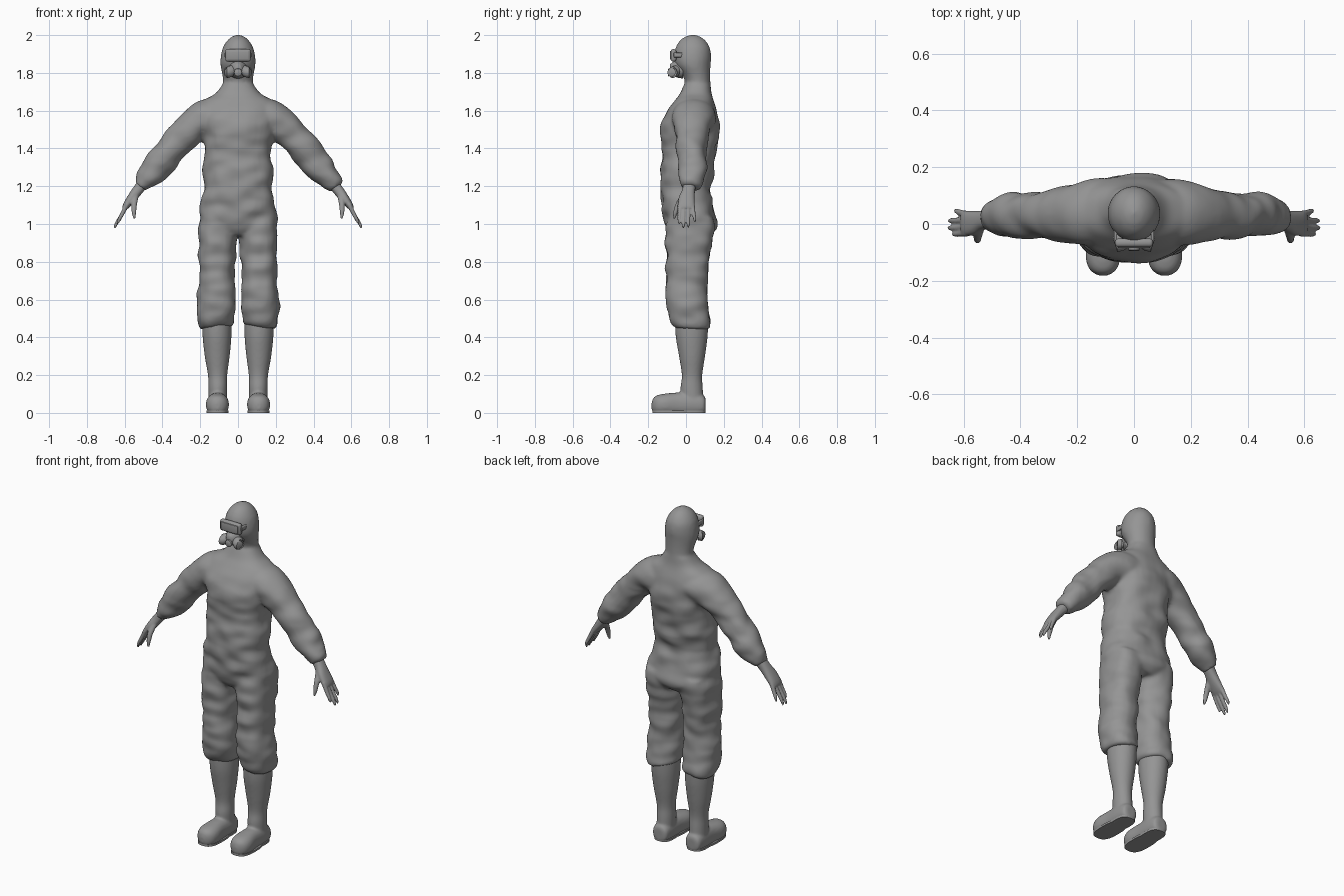
import bpy
import bmesh
import math
from mathutils import Vector, noise

MM = 0.001
X, Y, Z = Vector((1, 0, 0)), Vector((0, 1, 0)), Vector((0, 0, 1))

cube = bpy.data.objects.get("Cube")
if cube:
    bpy.data.objects.remove(cube, do_unlink=True)

grey = bpy.data.materials.new("plain grey")
grey.use_nodes = True
grey.diffuse_color = (0.3, 0.3, 0.3, 1)
grey.node_tree.nodes["Principled BSDF"].inputs["Base Color"].default_value = grey.diffuse_color


def catmull(a, b, c, d, t):
    return 0.5 * (2 * b + (c - a) * t + (2 * a - 5 * b + 4 * c - d) * t * t
                  + (3 * b - a - 3 * c + d) * t ** 3)


def loft(bm, rings, across=Y, side=1, power=2.0, steps=4, sides=32):
    """Closed tube through rings of (x, y, z, radius, radius along across), in mm."""
    keys = [[n * MM for n in r] for r in rings]
    rows = []
    for i in range(len(keys) - 1):
        quad = [keys[max(i - 1, 0)], keys[i], keys[i + 1], keys[min(i + 2, len(keys) - 1)]]
        rows += [[catmull(*v, k / steps) for v in zip(*quad)] for k in range(steps)]
    rows.append(keys[-1])
    loops = []
    for i, row in enumerate(rows):
        ahead = Vector(rows[min(i + 1, len(rows) - 1)][:3])
        along = (ahead - Vector(rows[max(i - 1, 0)][:3])).normalized()
        u = across.cross(along).normalized()
        loop = []
        for k in range(sides):
            a = math.tau * k / sides
            c, s = math.cos(a), math.sin(a)
            c = math.copysign(abs(c) ** (2 / power), c)
            s = math.copysign(abs(s) ** (2 / power), s)
            p = Vector(row[:3]) + u * row[3] * c + across * row[4] * s
            loop.append(bm.verts.new((p.x * side, p.y, p.z)))
        loops.append(loop)
    for a, b in zip(loops, loops[1:]):
        for k in range(sides):
            n = (k + 1) % sides
            bm.faces.new((a[k], a[n], b[n], b[k]))
    bm.faces.new(loops[0])
    bm.faces.new(loops[-1])


def finish(name, bm, voxel=0, relax=0, angle=180):
    """Make an object; with a voxel size, fuse its tubes into one skin."""
    bmesh.ops.recalc_face_normals(bm, faces=bm.faces)
    mesh = bpy.data.meshes.new(name)
    bm.to_mesh(mesh)
    bm.free()
    obj = bpy.data.objects.new(name, mesh)
    bpy.context.collection.objects.link(obj)
    if voxel:
        fuse = obj.modifiers.new("fuse", "REMESH")
        fuse.mode = "VOXEL"
        fuse.voxel_size = voxel
        soft = obj.modifiers.new("soften", "SMOOTH")
        soft.iterations = relax
        graph = bpy.context.evaluated_depsgraph_get()
        obj.data = bpy.data.meshes.new_from_object(obj.evaluated_get(graph))
        obj.modifiers.clear()
    obj.data.materials.clear()
    obj.data.materials.append(grey)
    bpy.ops.object.select_all(action="DESELECT")
    obj.select_set(True)
    bpy.context.view_layer.objects.active = obj
    bpy.ops.object.shade_smooth_by_angle(angle=math.radians(angle))
    return obj


def wrinkle(obj, amount):
    """Loose cloth folds, fading out on the tight hood."""
    moves = []
    for v in obj.data.vertices:
        p = Vector((v.co.x * 9, v.co.y * 9, v.co.z * 15))
        fade = min(1, max(0.1, (1.7 - v.co.z) * 4))
        moves.append(v.normal * noise.noise(p) * amount * fade)
    for v, m in zip(obj.data.vertices, moves):
        v.co += m


# Hooded overall: trunk, hood, sleeves and trouser legs fused together
bm = bmesh.new()
loft(bm, [(0, 25, 940, 165, 100), (0, 25, 1000, 206, 138), (0, 8, 1100, 200, 138),
          (0, -2, 1190, 178, 132), (0, 5, 1260, 188, 138), (0, 18, 1400, 178, 145),
          (0, 20, 1510, 195, 155), (0, 30, 1590, 205, 135), (0, 42, 1650, 185, 105),
          (0, 52, 1690, 120, 84), (0, 60, 1740, 82, 70)], power=2.4)
loft(bm, [(0, 55, 1660, 100, 75), (0, 62, 1740, 80, 67), (0, 54, 1790, 83, 74),
          (0, 38, 1840, 92, 92), (0, 36, 1880, 92, 97), (0, 36, 1930, 82, 92),
          (0, 36, 1970, 58, 69), (0, 36, 1992, 32, 40), (0, 36, 2002, 8, 10)])
for side in (1, -1):
    loft(bm, [(90, 45, 1570, 85, 115), (155, 42, 1565, 98, 118), (222, 35, 1530, 92, 104),
              (310, 32, 1445, 82, 84), (375, 32, 1368, 80, 80), (430, 34, 1302, 80, 78),
              (475, 30, 1250, 64, 68), (512, 26, 1206, 43, 52), (521, 26, 1195, 36, 46)],
         side=side)
    loft(bm, [(115, 32, 452, 80, 92), (117, 25, 480, 95, 104), (118, 8, 560, 102, 108),
              (113, 2, 650, 96, 110), (112, 6, 750, 94, 110), (111, 10, 850, 98, 116),
              (109, 18, 930, 101, 126), (104, 25, 1030, 98, 130)],
         side=side, power=2.3)
suit = finish("hooded_overall", bm, 0.011, 5)
wrinkle(suit, 0.013)

for side, word in ((1, "left"), (-1, "right")):
    # Tall boot: shaft and foot
    bm = bmesh.new()
    loft(bm, [(108, 35, 40, 48, 58), (107, 30, 130, 50, 59), (108, 32, 200, 51, 54),
              (110, 32, 300, 66, 69), (111, 30, 400, 76, 84), (112, 30, 480, 78, 88)],
         side=side)
    loft(bm, [(108, 104, 40, 25, 35), (108, 92, 42, 46, 50), (108, 40, 46, 53, 62),
              (108, -40, 46, 54, 62), (109, -110, 44, 61, 58), (109, -150, 42, 53, 52),
              (109, -172, 40, 34, 40), (109, -182, 38, 12, 18)],
         across=Z, side=side, power=2.3)
    boot = finish(word + "_boot", bm, 0.007, 5)
    for v in boot.data.vertices:
        v.co.z = max(v.co.z, 0)

    # Flat sole welt
    bm = bmesh.new()
    loft(bm, [(108, 25, 0, 53, 78), (108, 25, 12, 53, 78)], side=side, power=2.8, steps=1)
    loft(bm, [(109, -70, 0, 59, 108), (109, -70, 12, 59, 108)], side=side, power=2.8, steps=1)
    finish(word + "_sole", bm, angle=40)

    # Gloved hand: palm, four spread fingers and a thumb
    bm = bmesh.new()
    loft(bm, [(495, 22, 1225, 30, 36), (530, 14, 1180, 28, 34), (560, 4, 1140, 25, 42),
              (590, 2, 1100, 19, 44), (603, 2, 1080, 12, 38)], side=side, power=2.4)
    for base, tip, drop in ((-32, -36, 1000), (-10, -14, 978), (12, 12, 980), (34, 46, 1008)):
        reach = 652 - (drop - 978) * 0.7
        loft(bm, [(588, base, 1105, 13, 13), (612, (base + tip) / 2, 1055, 11, 11),
                  (reach - 6, tip, drop + 20, 9, 9), (reach, tip, drop, 4, 4)],
             side=side, sides=12)
    loft(bm, [(545, -12, 1150, 20, 20), (550, -40, 1105, 16, 16),
              (551, -56, 1060, 12, 12), (548, -62, 1028, 6, 6)], side=side, sides=12)
    finish(word + "_glove", bm, 0.005, 3)


def rounded_box(name, centre, size, bevel):
    bm = bmesh.new()
    bmesh.ops.create_cube(bm, size=1)
    for v in bm.verts:
        v.co = Vector(centre) + Vector([c * s for c, s in zip(v.co, size)])
    bmesh.ops.bevel(bm, geom=bm.edges[:], offset=bevel, segments=3, affect="EDGES", profile=0.5)
    return finish(name, bm, angle=40)


# Goggles: frame, raised lens, and side arms back to the hood
rounded_box("goggle_frame", (0, -0.066, 1.893), (0.134, 0.03, 0.066), 0.012)
rounded_box("goggle_lens", (0, -0.081, 1.893), (0.112, 0.008, 0.046), 0.003)
for side, word in ((1, "left"), (-1, "right")):
    rounded_box(word + "_goggle_arm", (side * 0.065, -0.03, 1.895), (0.012, 0.07, 0.026), 0.004)

# Respirator: face cup, front valve and a pair of filter drums
bm = bmesh.new()
loft(bm, [(0, -15, 1818, 54, 48), (0, -45, 1820, 46, 45), (0, -68, 1822, 32, 36),
          (0, -84, 1822, 18, 24)], across=Z)
finish("mask_cup", bm)
bm = bmesh.new()
loft(bm, [(0, -60, 1808, 20, 20), (0, -92, 1802, 20, 20), (0, -95, 1802, 16, 16)],
     across=Z, steps=1)
finish("mask_valve", bm, angle=40)
for side, word in ((1, "left"), (-1, "right")):
    bm = bmesh.new()
    loft(bm, [(28, -48, 1812, 20, 20), (38, -56, 1809, 20, 20), (38, -56, 1809, 30, 30),
              (56, -71, 1803, 30, 30), (59, -73, 1802, 25, 25), (57, -71, 1803, 22, 22)],
         across=Z, side=side, steps=1)
    finish(word + "_filter", bm, angle=40)
